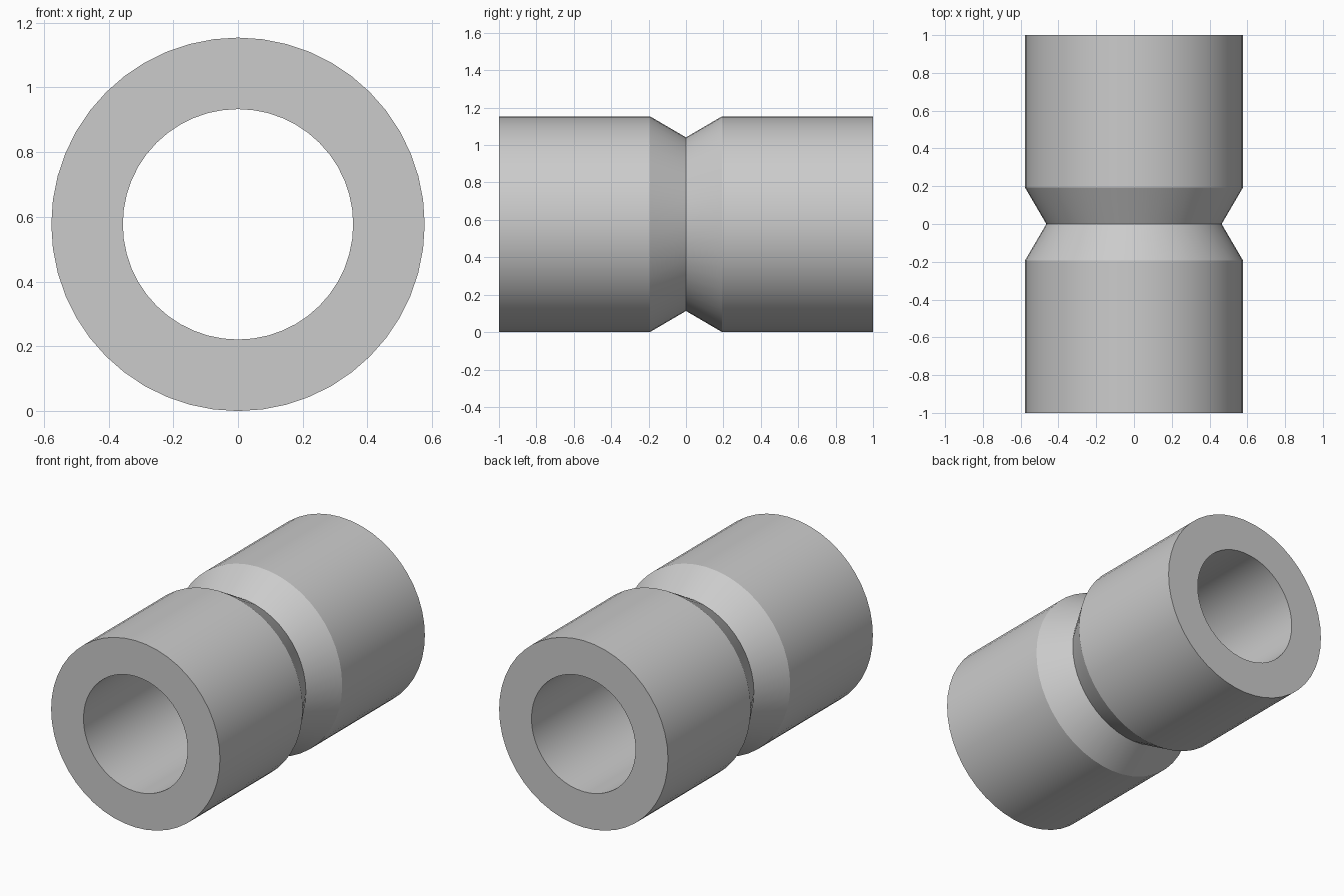
import bpy
import math

SIDES = 48
OUTER, NECK, BORE = 0.577, 0.464, 0.356
HALF_LENGTH, GROOVE = 1.0, 0.193

cube = bpy.data.objects.get("Cube")
if cube:
    bpy.data.objects.remove(cube, do_unlink=True)

# Plain grey material
grey = bpy.data.materials.new("plain grey")
grey.use_nodes = True
colour = (0.6, 0.6, 0.6, 1)
grey.diffuse_color = colour
grey.node_tree.nodes["Principled BSDF"].inputs["Base Color"].default_value = colour

# Closed wall section as (radius, y): outside with V groove, then the bore
section = [(OUTER, -HALF_LENGTH), (OUTER, -GROOVE), (NECK, 0), (OUTER, GROOVE),
           (OUTER, HALF_LENGTH), (BORE, HALF_LENGTH), (BORE, -HALF_LENGTH)]
count = len(section)

# Spin the section around the y axis
verts, faces = [], []
for i in range(SIDES):
    angle = math.tau * i / SIDES
    verts += [(r * math.cos(angle), y, OUTER + r * math.sin(angle)) for r, y in section]
    nxt = (i + 1) % SIDES
    for j in range(count):
        k = (j + 1) % count
        faces.append((i * count + j, i * count + k, nxt * count + k, nxt * count + j))

mesh = bpy.data.meshes.new("grooved_sleeve")
mesh.from_pydata(verts, [], faces)
mesh.materials.append(grey)
sleeve = bpy.data.objects.new("grooved_sleeve", mesh)
bpy.context.collection.objects.link(sleeve)

# Consistent outward normals and smooth barrels with crisp rims
bpy.ops.object.select_all(action="DESELECT")
sleeve.select_set(True)
bpy.context.view_layer.objects.active = sleeve
bpy.ops.object.mode_set(mode="EDIT")
bpy.ops.mesh.select_all(action="SELECT")
bpy.ops.mesh.normals_make_consistent(inside=False)
bpy.ops.object.mode_set(mode="OBJECT")
bpy.ops.object.shade_smooth_by_angle(angle=math.radians(30))
